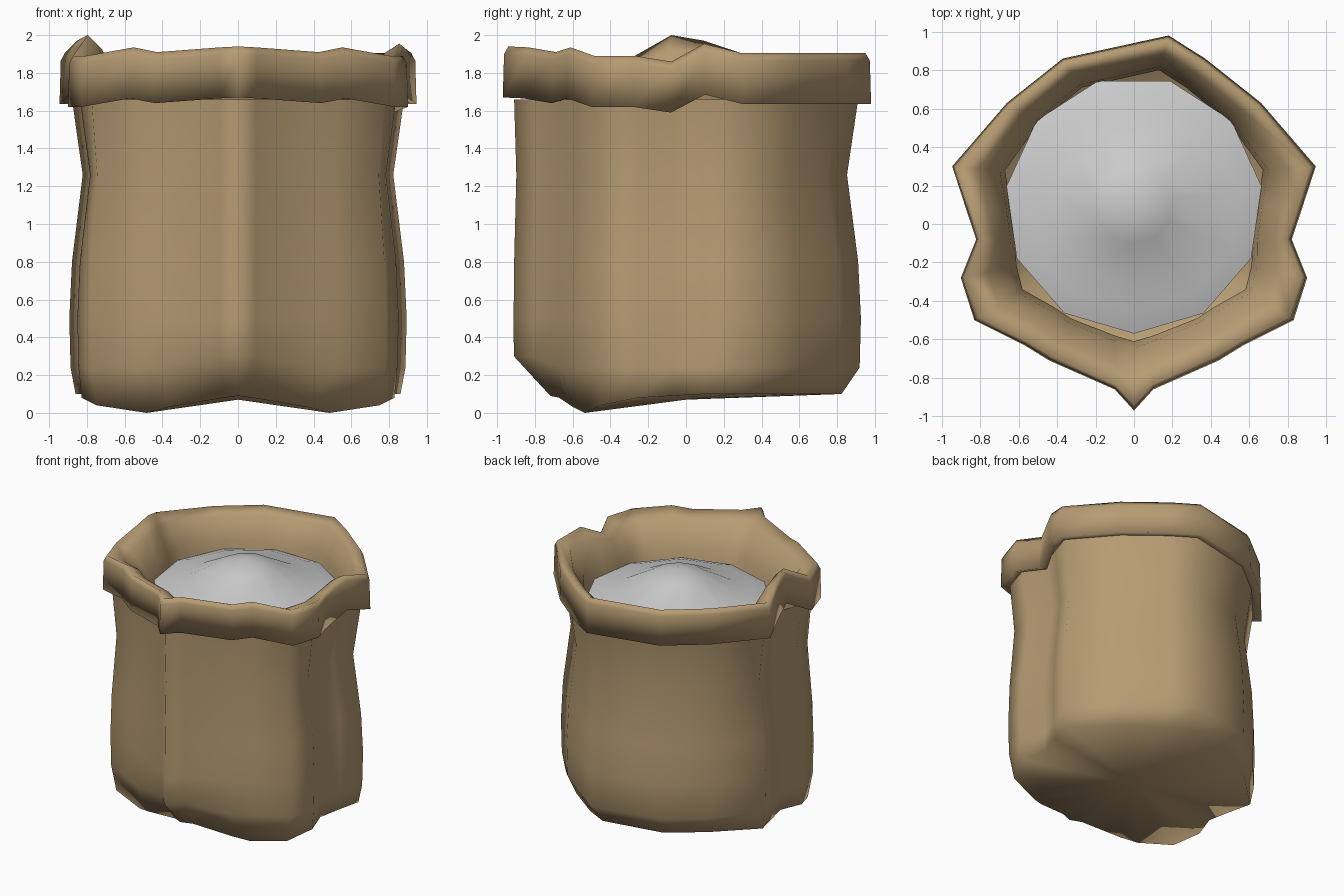
import bpy, bmesh, math

if "Cube" in bpy.data.objects:
    bpy.data.objects.remove(bpy.data.objects["Cube"])

# Right half of the outline, front to back:
# outer x, y, rim height offset, inner x, y, bottom scale, bottom z
half = [
    (0.00, -0.97, 0.02, 0.00, -0.61, 0.74, 0.09),
    (0.10, -0.86, 0.015, 0.10, -0.58, 0.78, 0.08),
    (0.44, -0.71, -0.01, 0.33, -0.49, 0.84, 0.03),
    (0.57, -0.63, 0.015, 0.42, -0.43, 0.85, 0.00),
    (0.83, -0.50, -0.03, 0.58, -0.34, 0.90, 0.04),
    (0.90, -0.28, -0.03, 0.61, -0.22, 0.92, 0.08),
    (0.82, -0.08, -0.06, 0.62, -0.10, 0.94, 0.09),
    (0.88, 0.10, 0.035, 0.64, 0.08, 0.93, 0.10),
    (0.945, 0.30, -0.015, 0.67, 0.28, 0.91, 0.10),
    (0.66, 0.63, -0.015, 0.49, 0.53, 0.87, 0.10),
    (0.37, 0.86, -0.015, 0.27, 0.71, 0.86, 0.10),
    (0.18, 0.98, -0.015, 0.13, 0.80, 0.84, 0.10),
]
left = [(-p[0], p[1], p[2], -p[3]) + p[4:] for p in half[1:11]]
# the left side of the rim kicks upward where the right side sags
left[5] = left[5][:2] + (0.08,) + left[5][3:]
left[6] = left[6][:2] + (0.05,) + left[6][3:]
pts = half + left[::-1]


def loft(name, rings, cap=None, mat=None, angle=45):
    """Skin closed rings, bottom to top; cap = (ring index, centre point)."""
    bm = bmesh.new()
    loops = [[bm.verts.new(c) for c in r] for r in rings]
    n = len(loops[0])
    for a, b in zip(loops, loops[1:]):
        for i in range(n):
            j = (i + 1) % n
            bm.faces.new((a[i], a[j], b[j], b[i]))
    if cap:
        c = bm.verts.new(cap[1])
        ring = loops[cap[0]]
        for i in range(n):
            bm.faces.new((ring[i], c, ring[(i + 1) % n]))
    bmesh.ops.recalc_face_normals(bm, faces=bm.faces)
    me = bpy.data.meshes.new(name)
    bm.to_mesh(me)
    bm.free()
    ob = bpy.data.objects.new(name, me)
    bpy.context.collection.objects.link(ob)
    if mat:
        me.materials.append(mat)
    bpy.ops.object.select_all(action='DESELECT')
    ob.select_set(True)
    bpy.context.view_layer.objects.active = ob
    bpy.ops.object.shade_smooth_by_angle(angle=math.radians(angle))
    return ob


cloth = bpy.data.materials.new("burlap")
cloth.diffuse_color = (0.47, 0.33, 0.17, 1)
cloth.use_nodes = True
cloth.node_tree.nodes["Principled BSDF"].inputs["Base Color"].default_value = cloth.diffuse_color


def body_ring(z, s):
    # the front seam stays straight while the other sides pinch at the waist
    out = []
    for x, y, *_ in pts:
        front = y < -0.8
        k = 0.94 + (s - 0.94) * (0.2 if front else 0.6 if y < -0.4 else 1)
        # low rings rise toward the front seam
        out.append((x * k, y * k, z + (0.06 if z < 0.3 and front else 0)))
    return out


# Sack body
bottom = [(p[0] * p[5], p[1] * p[5], p[6]) for p in pts]
levels = [(0.24, 0.938), (0.5, 0.945), (0.8, 0.93), (1.26, 0.87), (1.66, 0.93)]
loft("sack_body", [bottom] + [body_ring(z, s) for z, s in levels],
     (0, (0, 0, 0.07)), cloth, 100)


def rim_ring(t, z, k=1.0):
    # t blends from the outer to the inner outline
    return [(p[0] * k * (1 - t) + p[3] * t, p[1] * k * (1 - t) + p[4] * t,
             z + p[2] * (1 - 0.6 * t)) for p in pts]


# Rolled rim
loft("rolled_rim", [rim_ring(0, 1.67, 0.9), rim_ring(0, 1.65), rim_ring(0, 1.88, 0.993),
                    rim_ring(0, 1.92, 0.97), rim_ring(0.5, 1.87), rim_ring(0.9, 1.70),
                    rim_ring(1, 1.55)], None, cloth, 120)


# Mound of contents
def disc(r, z, n=11):
    return [(r * math.sin(2 * math.pi * i / n), 0.1 - r * math.cos(2 * math.pi * i / n), z)
            for i in range(n)]


loft("grain_mound", [disc(0.67, 1.63), disc(0.56, 1.67), disc(0.42, 1.69), disc(0.2, 1.81)],
     (3, (0, 0.1, 1.87)), None, 60)
